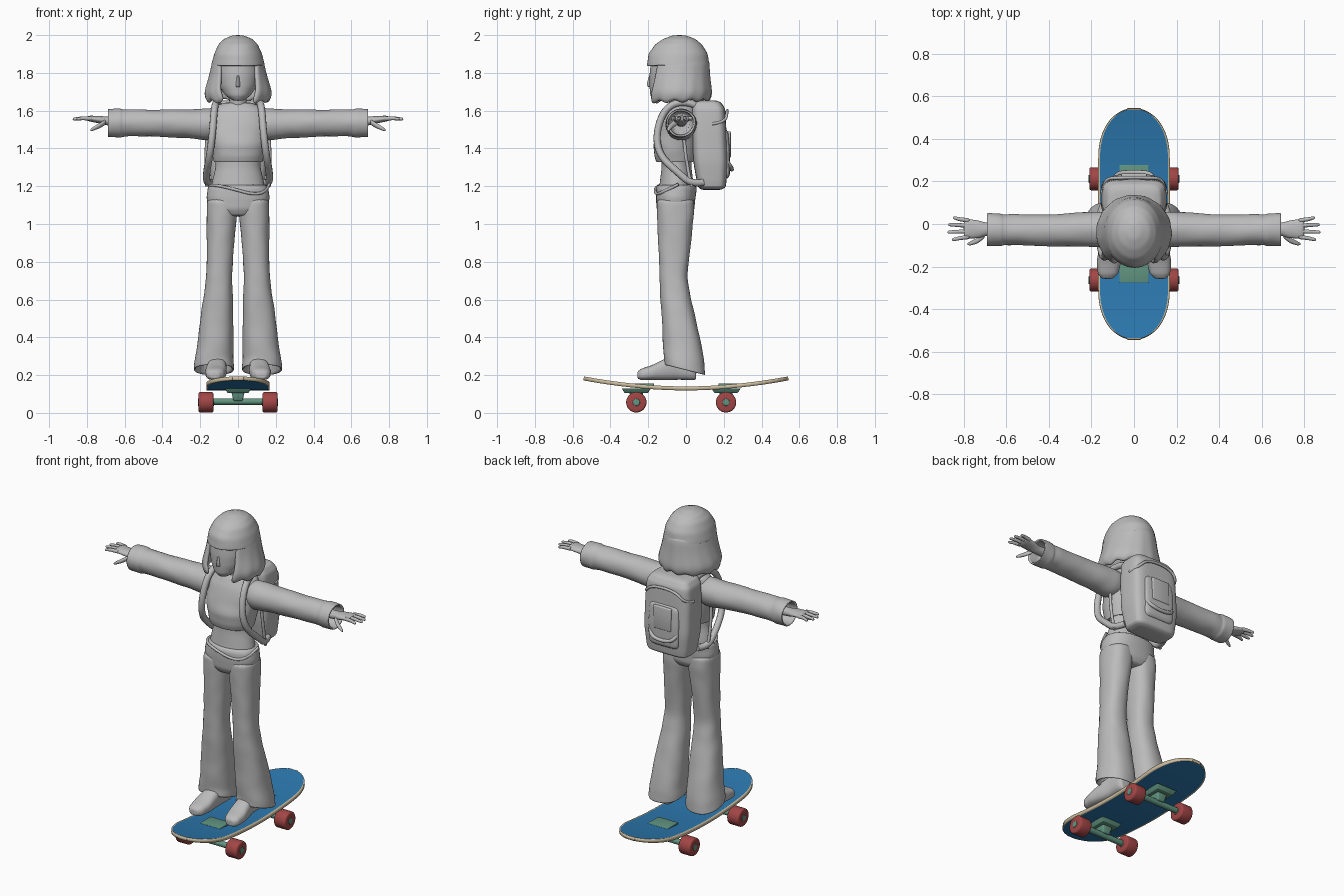
import bpy, bmesh, math
from mathutils import Vector, noise

if "Cube" in bpy.data.objects:
    bpy.data.objects.remove(bpy.data.objects["Cube"], do_unlink=True)


def material(name, rgb):
    m = bpy.data.materials.new(name)
    m.use_nodes = True
    m.diffuse_color = (*rgb, 1)
    m.node_tree.nodes["Principled BSDF"].inputs["Base Color"].default_value = (*rgb, 1)
    return m


GREY = material("plain grey", (0.5, 0.5, 0.5))
BLUE = material("deck blue", (0.025, 0.19, 0.43))
TAN = material("wood tan", (0.6, 0.5, 0.34))
RED = material("wheel red", (0.36, 0.06, 0.06))
GREEN = material("metal green", (0.12, 0.3, 0.22))


def finish(name, bm, mats, angle=50):
    bmesh.ops.recalc_face_normals(bm, faces=bm.faces)
    me = bpy.data.meshes.new(name)
    bm.to_mesh(me)
    bm.free()
    for m in mats:
        me.materials.append(m)
    for p in me.polygons:
        p.use_smooth = True
    me.set_sharp_from_angle(angle=math.radians(angle))
    ob = bpy.data.objects.new(name, me)
    bpy.context.collection.objects.link(ob)
    return ob


def mirror(ob):
    ob.modifiers.new("mirror", 'MIRROR')


def loft(name, axis, rings, power=2, fold=0.0, both=False, sides=20, hem=0.0):
    """Skin rings of (position, centre a, centre b, radius a, radius b) along an axis."""
    rows = []
    for r0, r1 in zip(rings, rings[1:]):
        rows += [Vector(r0).lerp(Vector(r1), k / 3) for k in range(3)]
    rows.append(Vector(rings[-1]))
    bm = bmesh.new()
    loops = []
    for t, ca, cb, ra, rb in rows:
        loop = []
        for i in range(sides):
            a = math.tau * i / sides
            c, s = math.cos(a), math.sin(a)
            u = math.copysign(abs(c) ** (2 / power), c)
            v = math.copysign(abs(s) ** (2 / power), s)
            k = 1 + fold * noise.noise(Vector((c * 1.5, s * 1.5, t * 16)))
            p, q = ca + ra * u * k, cb + rb * v * k
            co = {'x': (t, p, q), 'y': (p, t, q), 'z': (p, q, t)}[axis]
            if hem and co[2] < 0.4:      # drop the hem at the heel
                co = (p, q, t - hem * (q + 0.04) * (0.4 - t) / 0.18)
            loop.append(bm.verts.new(co))
        loops.append(loop)
    for l0, l1 in zip(loops, loops[1:]):
        for i in range(sides):
            j = (i + 1) % sides
            bm.faces.new((l0[i], l0[j], l1[j], l1[i]))
    bm.faces.new(loops[0])
    bm.faces.new(loops[-1])
    ob = finish(name, bm, [GREY])
    if both:
        mirror(ob)
    ob.modifiers.new("smooth", 'SUBSURF').levels = 1
    return ob


def box(name, centre, size, mat, bevel=0.005, taper=1.0):
    bm = bmesh.new()
    bmesh.ops.create_cube(bm, size=1)
    for v in bm.verts:
        k = taper if v.co.z < 0 else 1
        v.co = Vector((v.co.x * size[0] * k, v.co.y * size[1] * k, v.co.z * size[2])) + Vector(centre)
    bmesh.ops.bevel(bm, geom=bm.edges[:], offset=bevel, segments=3, affect='EDGES', profile=0.5)
    return finish(name, bm, [mat])


def drum(name, centre, radius, length, mat, bevel=0.0, both=False):
    bm = bmesh.new()
    bmesh.ops.create_cone(bm, cap_ends=True, segments=32, radius1=radius, radius2=radius, depth=length)
    if bevel:
        rims = [e for e in bm.edges if abs(e.verts[0].co.z - e.verts[1].co.z) < 1e-5]
        bmesh.ops.bevel(bm, geom=rims, offset=bevel, segments=3, affect='EDGES', profile=0.5)
    for v in bm.verts:
        v.co = Vector((v.co.z, v.co.y, v.co.x)) + Vector(centre)
    ob = finish(name, bm, [mat])
    if both:
        mirror(ob)


def cord(name, points, radius, both=False):
    cu = bpy.data.curves.new(name, 'CURVE')
    cu.dimensions = '3D'
    cu.bevel_depth, cu.bevel_resolution = radius, 3
    cu.use_fill_caps = True
    sp = cu.splines.new('NURBS')
    sp.points.add(len(points) - 1)
    for p, co in zip(sp.points, points):
        p.co = (*co, 1)
    sp.order_u, sp.use_endpoint_u = 3, True
    cu.materials.append(GREY)
    ob = bpy.data.objects.new(name, cu)
    bpy.context.collection.objects.link(ob)
    if both:
        mirror(ob)


# Head, nose and neck
loft("head", 'z', [(1.652, 0, -.145, .025, .025), (1.68, 0, -.115, .068, .075), (1.73, 0, -.09, .1, .105),
                   (1.79, 0, -.075, .115, .12), (1.88, 0, -.06, .115, .125)])
loft("nose", 'z', [(1.725, 0, -.19, .014, .012), (1.74, 0, -.193, .012, .017), (1.79, 0, -.187, .007, .008)], sides=8)
loft("neck", 'z', [(1.58, 0, -.03, .06, .055), (1.64, 0, -.04, .045, .045), (1.73, 0, -.05, .045, .05)])

# Hair: crown with fringe, and a bob curtain open at the face
loft("hair_crown", 'z', [(1.835, 0, -.04, .128, .16), (1.84, 0, -.04, .142, .169), (1.9, 0, -.042, .129, .158),
                         (1.95, 0, -.04, .106, .126), (1.98, 0, -.035, .075, .085), (2.0, 0, -.035, .025, .03)],
     fold=0.03, sides=28)
bm = bmesh.new()
COLS, curtain = 36, []
profile = [(1.88, .134, .162), (1.83, .143, .166), (1.78, .155, .168), (1.72, .174, .176), (1.69, .181, .179), (1.655, .168, .17)]
for n, (z, rx, ry) in enumerate(profile):
    gap = math.radians(48 - 4 * n)
    row = []
    for i in range(COLS + 1):
        a = gap + (math.tau - 2 * gap) * i / COLS
        k = 1 + 0.02 * math.sin(i * 2.1) * n / 5
        drop = 0.012 * math.sin(i * 1.7) + 0.015 * abs(math.cos(a / 2)) if n == 5 else 0
        row.append(bm.verts.new((rx * k * math.sin(a), -.04 - ry * k * math.cos(a), z - drop)))
    curtain.append(row)
for r0, r1 in zip(curtain, curtain[1:]):
    for i in range(COLS):
        bm.faces.new((r0[i], r0[i + 1], r1[i + 1], r1[i]))
hair = finish("hair_curtain", bm, [GREY])
shell = hair.modifiers.new("thickness", 'SOLIDIFY')
shell.thickness, shell.offset = 0.025, -1
hair.modifiers.new("smooth", 'SUBSURF').levels = 1

# Jacket, waist and hips
loft("jacket", 'z', [(1.34, 0, -.05, .11, .085), (1.325, 0, -.055, .13, .1), (1.36, 0, -.055, .138, .112),
                     (1.42, 0, -.055, .152, .118), (1.5, 0, -.04, .165, .11), (1.57, 0, -.03, .16, .095),
                     (1.615, 0, -.02, .135, .08), (1.645, 0, -.02, .07, .055)], power=2.3, fold=0.05)
loft("waist", 'z', [(1.15, 0, -.055, .15, .095), (1.22, 0, -.05, .14, .09), (1.3, 0, -.05, .12, .08), (1.38, 0, -.05, .12, .08)])
loft("hips", 'z', [(1.04, 0, -.055, .1, .08), (1.08, 0, -.055, .16, .102), (1.14, 0, -.055, .17, .106),
                   (1.19, 0, -.052, .162, .108), (1.21, 0, -.05, .15, .1)], power=2.4, fold=0.03)

# Trouser legs with a hollow flare
loft("trouser_leg", 'z', [(1.14, .085, -.055, .08, .1), (1.05, .086, -.055, .082, .1), (.9, .093, -.06, .073, .086),
                          (.72, .1, -.066, .069, .075), (.6, .105, -.055, .08, .082), (.45, .115, -.03, .092, .095),
                          (.3, .124, -.012, .103, .108), (.235, .126, -.008, .108, .112), (.24, .126, -.008, .095, .1),
                          (.36, .12, -.015, .08, .085)], power=2.3, fold=0.06, both=True, hem=0.28)

# Shoes and ankles
loft("shoe", 'y', [(-.258, .125, .2, .025, .018), (-.235, .122, .204, .048, .031), (-.18, .118, .213, .058, .04),
                   (-.11, .112, .23, .053, .058), (-.04, .105, .243, .045, .068), (.03, .104, .235, .043, .062),
                   (.055, .104, .22, .03, .045)], power=2.6, both=True)
loft("ankle", 'z', [(.25, .105, -.02, .043, .06), (.31, .108, -.015, .042, .055), (.42, .112, -.02, .05, .055)], both=True)

# Sleeves with open cuffs
loft("sleeve", 'x', [(.08, -.025, 1.53, .07, .07), (.16, -.025, 1.528, .085, .085), (.28, -.028, 1.53, .08, .077),
                     (.42, -.03, 1.535, .076, .072), (.56, -.028, 1.535, .073, .072), (.61, -.027, 1.535, .073, .073),
                     (.625, -.027, 1.535, .079, .077), (.69, -.027, 1.535, .079, .077), (.688, -.027, 1.535, .067, .065),
                     (.6, -.027, 1.535, .06, .06)], fold=0.07, both=True)

# Hands
loft("palm", 'x', [(.58, -.025, 1.54, .03, .027), (.69, -.025, 1.545, .03, .024), (.73, -.025, 1.552, .042, .02),
                   (.785, -.022, 1.558, .047, .016), (.8, -.02, 1.558, .04, .01)], both=True)
for n, (y, tip) in enumerate([(-.06, .855), (-.034, .875), (-.008, .872), (.016, .85)]):
    spread = y + (y + .022) * 0.35
    loft(f"finger_{n + 1}", 'x', [(.77, y, 1.558, .011, .012), (.82, (y + spread) / 2, 1.56, .01, .011),
                                 (tip - .006, spread, 1.556, .008, .008), (tip, spread, 1.555, .004, .004)],
         both=True, sides=10)
loft("thumb", 'x', [(.7, -.05, 1.54, .016, .016), (.735, -.078, 1.52, .015, .015), (.77, -.092, 1.502, .01, .01),
                    (.782, -.094, 1.496, .004, .004)], both=True, sides=10)

# Backpack with pocket, flap, handle and straps
loft("backpack", 'z', [(1.18, 0, .135, .1, .05), (1.195, 0, .137, .14, .075), (1.33, 0, .13, .157, .092),
                       (1.5, 0, .122, .155, .092), (1.61, 0, .118, .148, .09), (1.645, 0, .11, .125, .075),
                       (1.655, 0, .105, .09, .05)], power=4.5, sides=32)
loft("pack_pocket", 'z', [(1.24, 0, .2, .085, .02), (1.26, 0, .205, .1, .028), (1.38, 0, .207, .105, .027),
                          (1.48, 0, .202, .1, .024), (1.5, 0, .2, .085, .015)], power=4)
box("pocket_panel", (0, .228, 1.42), (.12, .018, .14), GREY, 0.006)
cord("pocket_ridge", [(-.09, .215, 1.335), (-.08, .24, 1.3), (0, .243, 1.285), (.08, .24, 1.3), (.09, .215, 1.335)], .011)
cord("flap_seam", [(-.152, .14, 1.53), (-.14, .21, 1.54), (-.08, .218, 1.6), (.08, .218, 1.6), (.14, .21, 1.54), (.152, .14, 1.53)], .008)
cord("pack_handle", [(-.04, .06, 1.64), (-.035, .05, 1.67), (.035, .05, 1.67), (.04, .06, 1.64)], .008)
cord("shoulder_strap", [(.1, .07, 1.62), (.112, 0, 1.655), (.125, -.11, 1.62), (.135, -.16, 1.48), (.15, -.14, 1.36),
                        (.168, -.04, 1.27), (.165, .03, 1.21), (.14, .09, 1.22)], .019, both=True)
cord("loose_strap", [(.165, -.01, 1.45), (.172, .0, 1.32), (.166, .03, 1.2)], .009, both=True)
cord("waist_tie", [(-.15, -.05, 1.2), (-.14, -.13, 1.21), (-.04, -.165, 1.19), (.08, -.16, 1.155), (.15, -.12, 1.17), (.165, -.04, 1.21)], .008)

# Skateboard deck: blue faces, tan border and edge
HALF, WIDE, ROWS = 0.54, 0.168, 48
fractions = [-1, -.95, -.6, -.2, .2, .6, .95, 1]
bm = bmesh.new()
deck_rows = []
for i in range(ROWS + 1):
    y = -HALF * math.cos(math.pi * i / ROWS)
    over = max(0, (abs(y) - 0.3) / (HALF - 0.3))
    w = max(0.03, WIDE * max(0, 1 - over ** 2.3) ** 0.5)
    z = 0.14 + 0.053 * (abs(y) / HALF) ** 1.9
    deck_rows.append([bm.verts.new((w * f, y, z)) for f in fractions])
for i in range(ROWS):
    for j in range(7):
        f = bm.faces.new((deck_rows[i][j], deck_rows[i][j + 1], deck_rows[i + 1][j + 1], deck_rows[i + 1][j]))
        f.material_index = 1 if j in (0, 6) or i in (0, 1, ROWS - 2, ROWS - 1) else 0
deck = finish("deck", bm, [BLUE, TAN])
slab = deck.modifiers.new("thickness", 'SOLIDIFY')
slab.thickness, slab.offset, slab.material_offset_rim = 0.021, -1, 1

# Trucks and wheels
for end, y, plate in (("front", -.263, -.222), ("rear", .212, .225)):
    box(end + "_top_plate", (0, plate, .148), (.136, .105, .016), GREEN, 0.002)
    box(end + "_base_plate", (0, y, .118), (.14, .155, .024), GREEN, 0.003, taper=0.8)
    box(end + "_hanger", (0, y, .088), (.07, .075, .05), GREEN, 0.008, taper=0.7)
    drum(end + "_axle", (0, y, .06), .017, .3, GREEN)
    drum(end + "_wheel", (.17, y, .056), .054, .08, RED, 0.01, both=True)
    drum(end + "_hub", (.17, y, .056), .019, .086, GREEN, 0.003, both=True)
